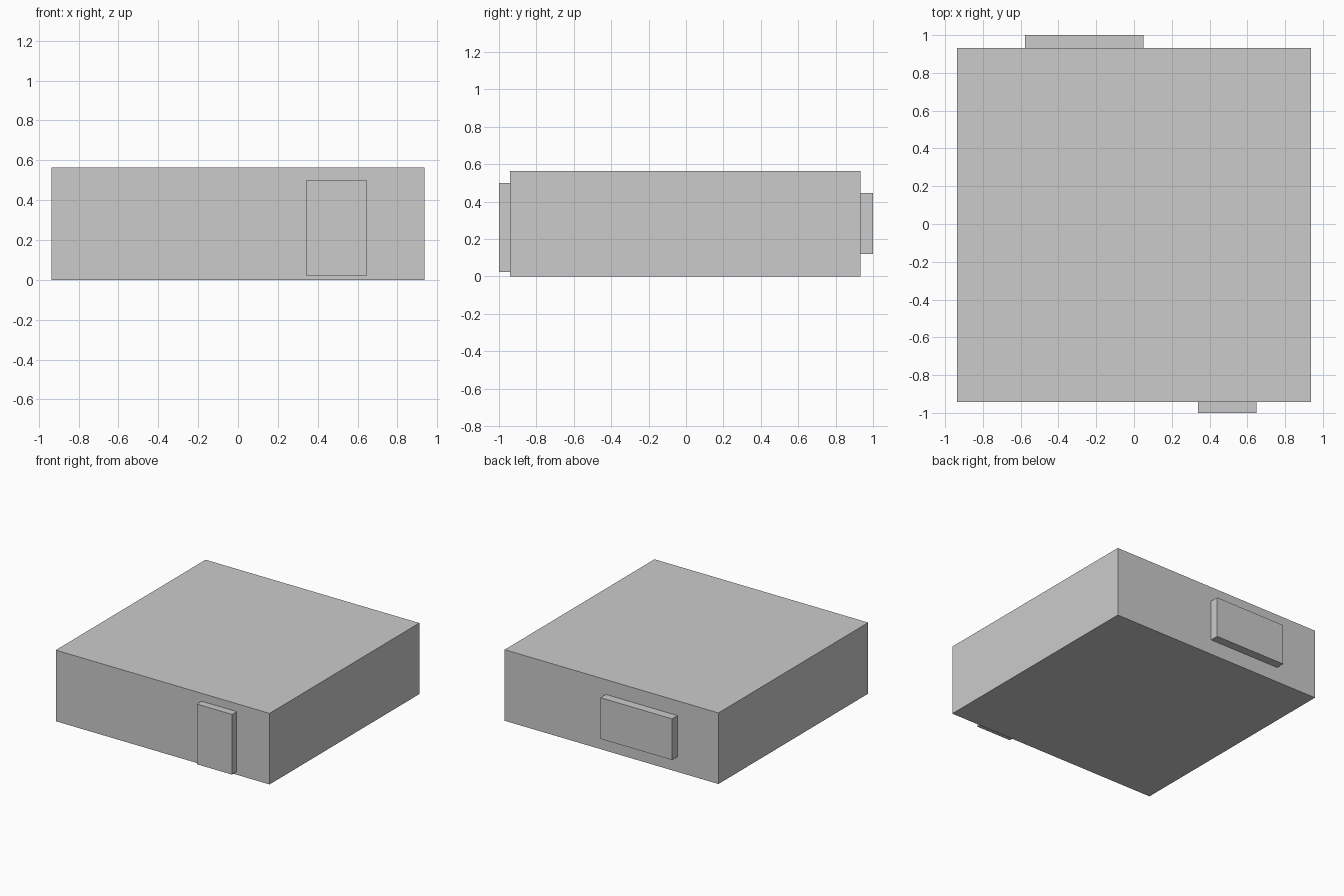
import bpy

if "Cube" in bpy.data.objects:
    bpy.data.objects.remove(bpy.data.objects["Cube"])


def box(name, x, y, z):
    """Axis-aligned box from (min, max) ranges."""
    lo, hi = zip(x, y, z)
    centre = [(a + b) / 2 for a, b in zip(lo, hi)]
    size = [b - a for a, b in zip(lo, hi)]
    bpy.ops.mesh.primitive_cube_add(size=1, location=centre)
    obj = bpy.context.object
    obj.name = obj.data.name = name
    obj.scale = size
    bpy.ops.object.transform_apply(location=False, rotation=False, scale=True)
    return obj


FRONT, BACK = -0.942, 0.932   # main block faces
EMBED = 0.004                 # panels sink slightly into the block

# Main block
box("main_block", (-0.937, 0.936), (FRONT, BACK), (0, 0.563))

# Tall panel on the front, near the right corner
box("front_panel", (0.34, 0.648), (-1.0, FRONT + EMBED), (0.023, 0.5))

# Wide panel on the back
box("back_panel", (-0.578, 0.049), (BACK - EMBED, 1.0), (0.12, 0.446))
